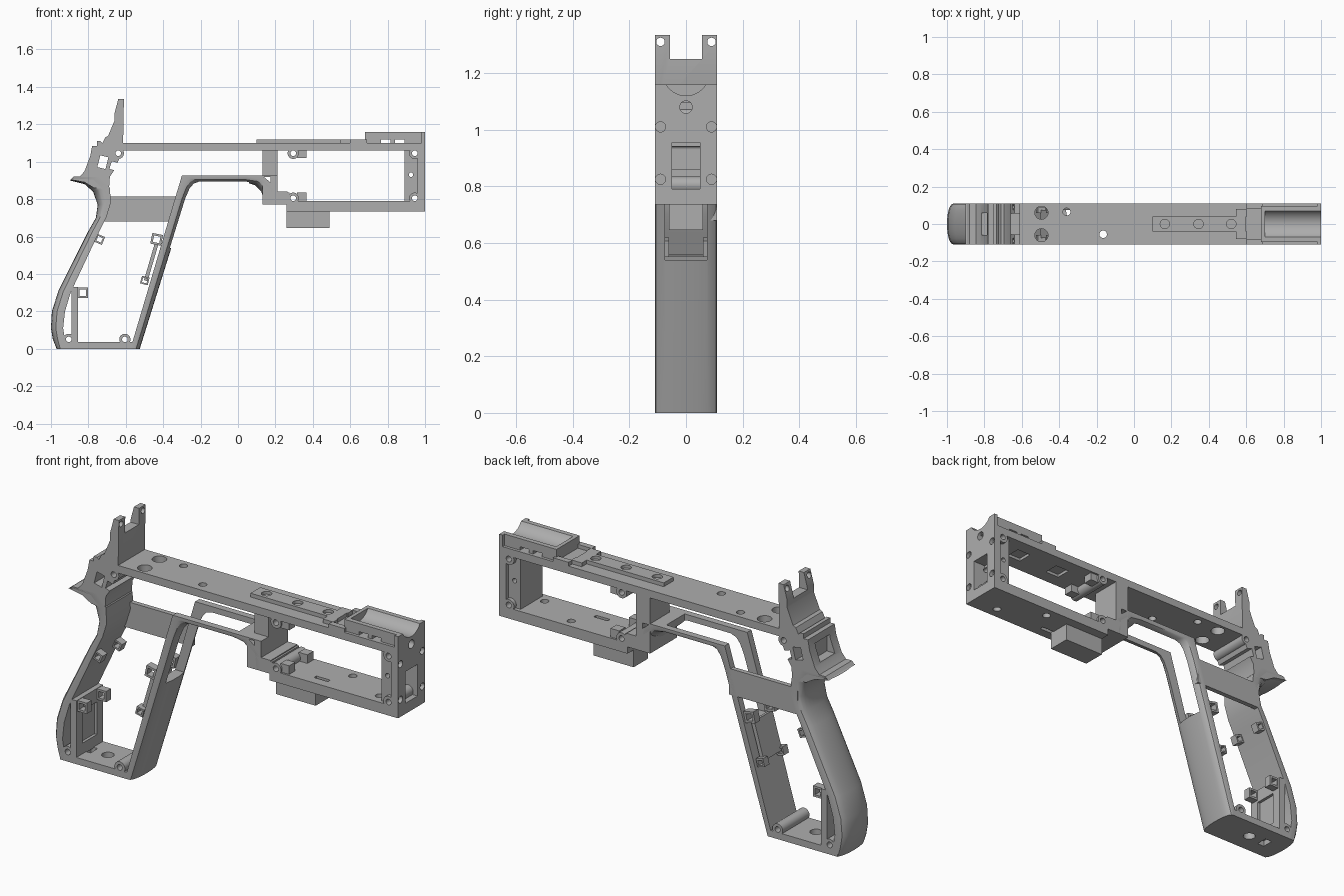
import bpy, bmesh, math
from mathutils import Matrix

if "Cube" in bpy.data.objects:
    bpy.data.objects.remove(bpy.data.objects["Cube"])

grey = bpy.data.materials.new("plain grey")
grey.use_nodes = True
colour = (0.42, 0.42, 0.42, 1)
grey.diffuse_color = colour
grey.node_tree.nodes["Principled BSDF"].inputs["Base Color"].default_value = colour
W = 0.11  # half width of the frame


def finish(name, bm):
    bmesh.ops.recalc_face_normals(bm, faces=bm.faces)
    mesh = bpy.data.meshes.new(name)
    bm.to_mesh(mesh)
    bm.free()
    mesh.materials.append(grey)
    ob = bpy.data.objects.new(name, mesh)
    bpy.context.collection.objects.link(ob)
    return ob


def box(name, x0, x1, z0, z1, y0=-W, y1=W, tilt=0):
    bm = bmesh.new()
    bmesh.ops.create_cube(bm, size=1)
    bm.transform(Matrix.Translation(((x0 + x1) / 2, (y0 + y1) / 2, (z0 + z1) / 2))
                 @ Matrix.Rotation(tilt, 4, "Y")
                 @ Matrix.Diagonal((x1 - x0, y1 - y0, z1 - z0, 1)))
    return finish(name, bm)


def rod(name, pos, r, length, axis="Z", sides=24):
    bm = bmesh.new()
    bmesh.ops.create_cone(bm, cap_ends=True, segments=sides, radius1=r, radius2=r, depth=length)
    turn = {"X": Matrix.Rotation(math.pi / 2, 4, "Y"),
            "Y": Matrix.Rotation(math.pi / 2, 4, "X"), "Z": Matrix()}[axis]
    bm.transform(Matrix.Translation(pos) @ turn)
    return finish(name, bm)


def extrude(name, pts, y0=-W, y1=W):
    bm = bmesh.new()
    face = bm.faces.new([bm.verts.new((x, y0, z)) for x, z in pts])
    side = bmesh.ops.extrude_face_region(bm, geom=[face])["geom"]
    bmesh.ops.translate(bm, vec=(0, y1 - y0, 0),
                        verts=[v for v in side if isinstance(v, bmesh.types.BMVert)])
    return finish(name, bm)


def strap(name, outer, inner, pull=0.6, steps=12):
    """Band along a path, flat inside and rounded across the width outside."""
    bm = bmesh.new()
    rings = []
    for (ox, oz), (ix, iz) in zip(outer, inner):
        ring = [bm.verts.new((ix, -W, iz))]
        for k in range(steps + 1):
            a = math.pi * (k / steps - 0.5)
            t = pull * (1 - math.cos(a) ** 0.8)
            ring.append(bm.verts.new((ox + (ix - ox) * t, W * math.sin(a), oz + (iz - oz) * t)))
        ring.append(bm.verts.new((ix, W, iz)))
        rings.append(ring)
    n = len(rings[0])
    for a, b in zip(rings, rings[1:]):
        for k in range(n):
            bm.faces.new((a[k], a[(k + 1) % n], b[(k + 1) % n], b[k]))
    bm.faces.new(rings[0])
    bm.faces.new(rings[-1])
    return finish(name, bm)


def cut(ob, *cutters):
    for c in cutters:
        mod = ob.modifiers.new("cut", "BOOLEAN")
        mod.object, mod.operation, mod.solver = c, "DIFFERENCE", "EXACT"
        bpy.context.view_layer.objects.active = ob
        bpy.ops.object.modifier_apply(modifier=mod.name)
        bpy.data.objects.remove(c)
    return ob


# Grip: rounded rear strap, front strap running into the guard arch, floor
strap("rear_strap",
      [(-.97, 0), (-.99, .05), (-1, .11), (-.995, .2), (-.96, .31), (-.80, .63), (-.76, .70),
       (-.75, .77), (-.775, .84), (-.82, .88), (-.90, .90)],
      [(-.92, 0), (-.925, .05), (-.935, .11), (-.925, .2), (-.895, .3), (-.74, .63), (-.705, .70),
       (-.68, .78), (-.685, .86), (-.74, .92), (-.88, .92)])
guard = strap("front_strap_and_guard",
              [(-.525, 0), (-.275, .8), (-.25, .855), (-.225, .88), (-.19, .89), (.04, .89),
               (.09, .875), (.125, .84), (.145, .77)],
              [(-.575, 0), (-.335, .81), (-.315, .875), (-.305, .91), (-.30, .925), (.05, .925),
               (.13, .925), (.21, .86), (.21, .77)])
cut(guard, box("slot", -.45, .06, .54, 1, -.075, .075))
cut(box("grip_floor", -.95, -.55, 0, .035),
    rod("hole", (-.75, 0, 0), .03, .2), box("hole", -.87, -.83, -.1, .1, -.03, .03))
cut(box("rear_inner_plate", -.89, -.855, .03, .33, -W, W),
    box("recess", -.87, -.84, .09, .26, -.06, .06))
box("grip_side_plate", -.72, -.325, .68, .815, .085, W)
box("front_inner_plate", -.475, -.455, .36, .56, -.075, .075, tilt=.285)

# Small square cable clips inside the grip, on both sides
for x, z, s, t in ((-.74, .585, .045, .4), (-.435, .585, .058, .2),
                   (-.498, .365, .042, .25), (-.83, .30, .056, 0)):
    for side in (-1, 1):
        y0, y1 = sorted((side * .06, side * .1))
        cut(box("cable_clip", x - s / 2, x + s / 2, z - s / 2, z + s / 2, y0, y1, t),
            box("hole", x - s * .3, x + s * .3, z - s * .3, z + s * .3, -W, W, t))

# Rear block with tang and raised sight ears
rear = extrude("rear_block",
               [(-.90, .905), (-.85, .915), (-.82, .95), (-.79, 1.03), (-.78, 1.085),
                (-.755, 1.085), (-.755, 1.11), (-.735, 1.11), (-.725, 1.1), (-.71, 1.13),
                (-.695, 1.137), (-.66, 1.22), (-.66, 1.26), (-.64, 1.335), (-.61, 1.335),
                (-.615, 1.06), (-.635, 1.015), (-.665, .95), (-.685, .92), (-.69, .85),
                (-.77, .86), (-.82, .89)])
cut(rear, box("notch", -.8, -.5, 1.25, 1.5, -.057, .057),
    box("hole", -.745, -.70, .965, 1.03, -.2, .2, .25),
    box("hole", -.682, -.642, .955, .998, -.2, .2, .3),
    box("pocket", -.9, -.77, .96, 1.05, -.06, .06),
    rod("hole", (-.64, 0, 1.045), .015, .4, "Y"),
    *[rod("hole", (-.63, s * .09, 1.31), .015, .2, "X") for s in (-1, 1)])

# Top beam with its holes
beam = box("top_beam", -.64, 1, 1.06, 1.10)
holes = [rod("hole", (x, y, 1.08), .02, .2) for x, y in ((-.36, .065), (-.165, -.055))]
holes += [rod("hole", (-.495, s * .06, 1.08), .035, .2) for s in (-1, 1)]
cut(beam, *holes, rod("hole", (-.64, 0, 1.045), .015, .4, "Y"),
    rod("bore", (1, 0, 1.08), .022, .08, "X"),
    *[box("slit", x - .04, x + .04, 1.04, 1.075, -.04, .04) for x in (.5, .75)])

# Raised strip on the beam
cut(box("top_strip", .10, .60, 1.095, 1.12, -.04, .04),
    *[rod("hole", (x, 0, 1.13), .025, .05) for x in (.165, .345, .52)])
for s in (-1, 1):
    y0, y1 = sorted((s * .04, s * .08))
    box("strip_tab", .545, .605, 1.095, 1.12, y0, y1)
    y0, y1 = sorted((s * .08, s * W))
    box("beam_side_rail", .60, .69, 1.095, 1.12, y0, y1)

# Trough on top of the front end
cut(box("front_trough", .68, .985, 1.095, 1.16, -.095, .095),
    rod("groove", (.9, 0, 1.201), .081, .4, "X", 48),
    *[box("window", x, x + .05, 1.10, 1.118, -.2, .2) for x in (.765, .84)])

# Front wall with bore, screw holes and stepped slot
wall = extrude("front_wall", [(.96, .735), (1, .735), (1, 1.16), (.98, 1.16), (.98, 1.10), (.96, 1.10)])
cut(wall, rod("groove", (1, 0, 1.201), .081, .4, "X", 48),
    rod("hole", (1, 0, 1.08), .022, .08, "X"),
    box("slot", .9, 1.1, .79, .955, -.05, .05),
    *[rod("hole", (1, s * .09, z), .018, .04, "X") for s in (-1, 1) for z in (.825, 1.01)])
cut(box("front_inner_wall", .89, .961, .78, 1.065, -.09, .09),
    box("slot", .93, 1.1, .79, .955, -.05, .05),
    box("slot", .91, 1.1, .86, .93, -.05, .05),
    rod("hole", (.925, 0, .93), .012, .4, "Y"),
    *[rod("hole", (.945, 0, z), .015, .4, "Y") for z in (.805, 1.045)])

# Lower beam, its hanging block and the link to the guard
cut(box("lower_beam", .26, 1, .735, .79),
    *[rod("hole", (x, y, .76), .02, .2) for x, y in ((.62, .06), (.85, -.05))],
    box("slit", .48, .56, .72, .85, -.06, -.04))
box("hanging_block", .26, .49, .645, .74, -.06, .06)
cut(box("guard_link", .13, .21, .77, .925),
    box("hole", .138, .173, .885, .918, -.2, .2))
box("beam_root", .145, .265, .77, .84)
box("rear_column", .13, .21, .92, 1.065, -.05, W)
for s in (-1, 1):
    y0, y1 = sorted((s * .05, s * .1))
    box("upper_boss_rib", .315, .365, 1.02, 1.065, y0, y1)
    box("lower_boss_rib", .315, .365, .785, .835, y0, y1)
box("lower_boss_base", .20, .275, .785, .835)

# Hollow screw bosses across the whole width
for x, z in ((-.905, .05), (-.605, .05), (-.64, 1.045), (.295, 1.045), (.295, .805),
             (.945, 1.045), (.945, .805)):
    cut(rod("screw_boss", (x, 0, z), .03, 2 * W, "Y"),
        rod("hole", (x, 0, z), .015, .4, "Y", 16))

bpy.ops.object.select_all(action="DESELECT")
for ob in bpy.context.scene.objects:
    if ob.type == "MESH" and grey.name in ob.data.materials:
        ob.select_set(True)
        bpy.context.view_layer.objects.active = ob
bpy.ops.object.shade_smooth_by_angle(angle=math.radians(32))
